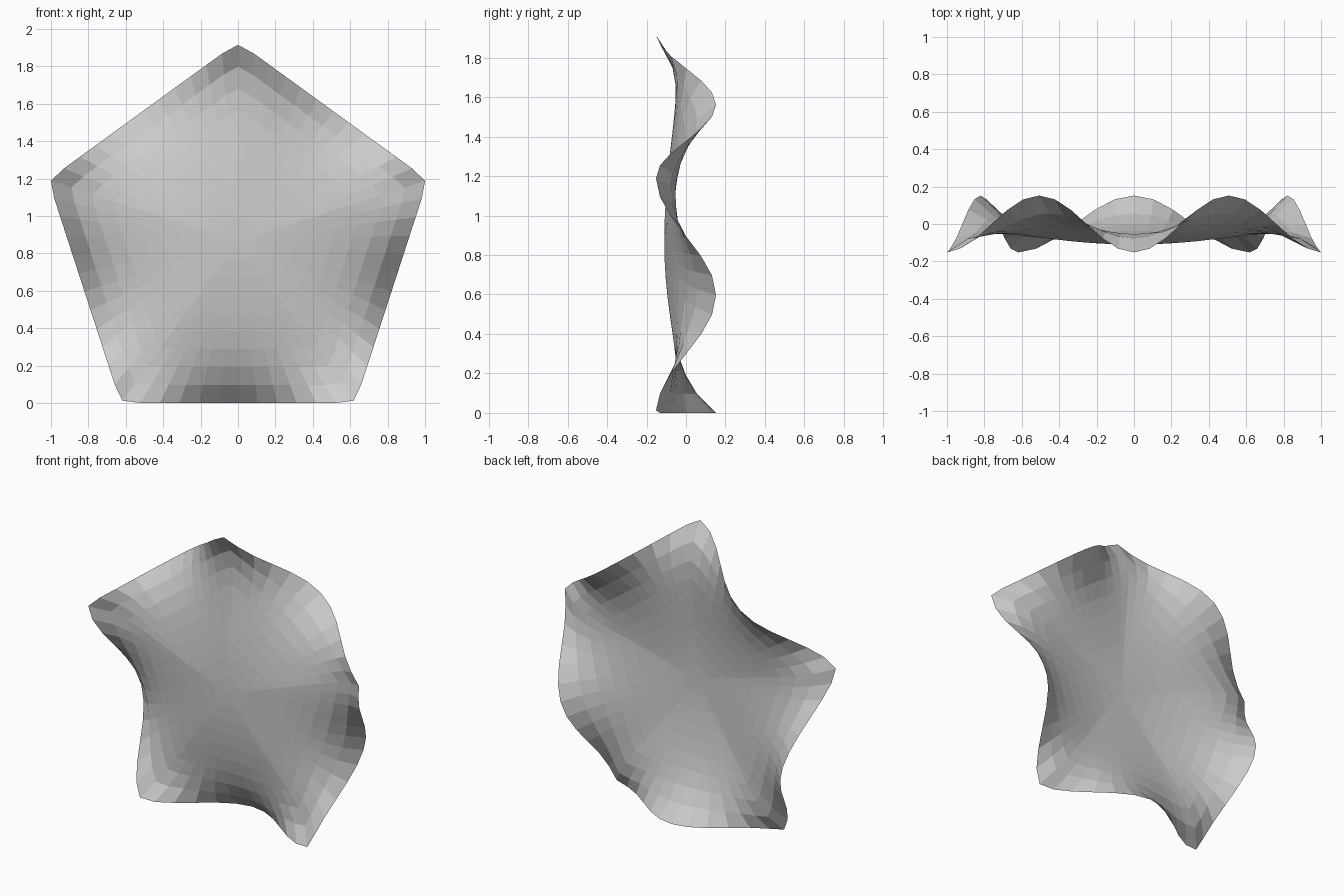
import bpy, bmesh
from math import sin, cos, pi

if "Cube" in bpy.data.objects:
    bpy.data.objects.remove(bpy.data.objects["Cube"])

R = 1.067            # pentagon circumradius
CZ = R * cos(pi / 5)  # centre height (apothem)
PER_EDGE, RINGS = 12, 9
WAVE, BOWL = 0.152, 0.11


def corner(k):
    a = 2 * pi * k / 5
    return R * sin(a), R * cos(a)


def rim_point(i):
    """Point on the pentagon outline, with slightly blunted corners."""
    k, j = divmod(i, PER_EDGE)
    t = j / PER_EDGE
    (x0, z0), (x1, z1) = corner(k), corner(k + 1)
    s = 0.9855 if j == 0 else 1.0
    return s * (x0 + (x1 - x0) * t), s * (z0 + (z1 - z0) * t), t


# Wavy membrane: rim goes back mid-edge and forward at corners, centre bulges forward
bm = bmesh.new()
n = 5 * PER_EDGE
centre = bm.verts.new((0, -BOWL, CZ))
rings = []
for q in range(1, RINGS + 1):
    r = q / RINGS
    ring = []
    for i in range(n):
        x, z, t = rim_point(i)
        y = -WAVE * cos(2 * pi * t) * r ** 7 - BOWL * (1 - r * r) ** 1.5
        ring.append(bm.verts.new((x * r, y, CZ + z * r)))
    rings.append(ring)

for i in range(n):
    j = (i + 1) % n
    bm.faces.new((centre, rings[0][j], rings[0][i]))
    for a, b in zip(rings, rings[1:]):
        bm.faces.new((a[i], a[j], b[j], b[i]))
bmesh.ops.recalc_face_normals(bm, faces=bm.faces)

mesh = bpy.data.meshes.new("wavy_pentagon_panel")
bm.to_mesh(mesh)
bm.free()
bpy.context.collection.objects.link(bpy.data.objects.new("wavy_pentagon_panel", mesh))
